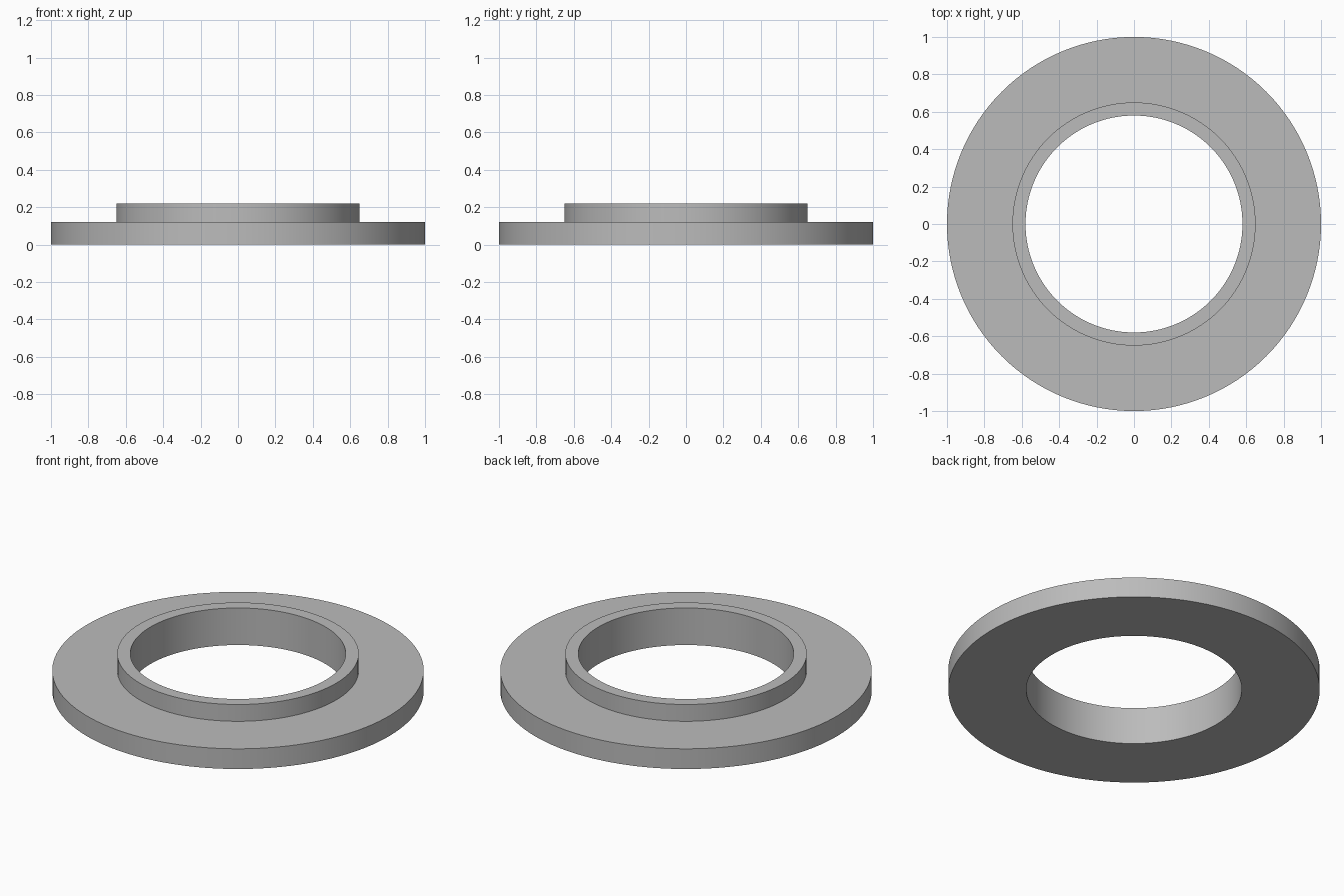
import bpy
import bmesh
import math
from mathutils import Matrix, Vector

cube = bpy.data.objects.get("Cube")
if cube:
    bpy.data.objects.remove(cube, do_unlink=True)

SEGMENTS = 128
BORE, COLLAR, RIM = 0.58, 0.65, 1.0
FLANGE_TOP, COLLAR_TOP = 0.12, 0.22

# Plain grey metal
grey = bpy.data.materials.new("grey_metal")
grey.use_nodes = True
colour = (0.5, 0.5, 0.5, 1.0)
grey.diffuse_color = colour
grey.node_tree.nodes["Principled BSDF"].inputs["Base Color"].default_value = colour


def lathe(name, profile, material):
    """Revolve a closed (radius, height) profile around the z axis."""
    bm = bmesh.new()
    verts = [bm.verts.new((r, 0, z)) for r, z in profile]
    edges = [bm.edges.new((v, verts[(i + 1) % len(verts)]))
             for i, v in enumerate(verts)]
    bmesh.ops.spin(bm, geom=verts + edges, cent=(0, 0, 0), axis=(0, 0, 1),
                   angle=math.tau, steps=SEGMENTS, use_merge=True)
    bmesh.ops.remove_doubles(bm, verts=bm.verts, dist=0.0001)
    bmesh.ops.recalc_face_normals(bm, faces=bm.faces)
    mesh = bpy.data.meshes.new(name)
    bm.to_mesh(mesh)
    bm.free()
    mesh.materials.append(material)
    obj = bpy.data.objects.new(name, mesh)
    bpy.context.collection.objects.link(obj)
    bpy.ops.object.select_all(action="DESELECT")
    obj.select_set(True)
    bpy.context.view_layer.objects.active = obj
    bpy.ops.object.shade_smooth_by_angle(angle=math.radians(30))
    return obj


# Flat flange with a raised collar around the through bore
lathe("flanged_ring", [
    (BORE, 0), (RIM, 0), (RIM, FLANGE_TOP),
    (COLLAR, FLANGE_TOP), (COLLAR, COLLAR_TOP), (BORE, COLLAR_TOP),
], grey)
